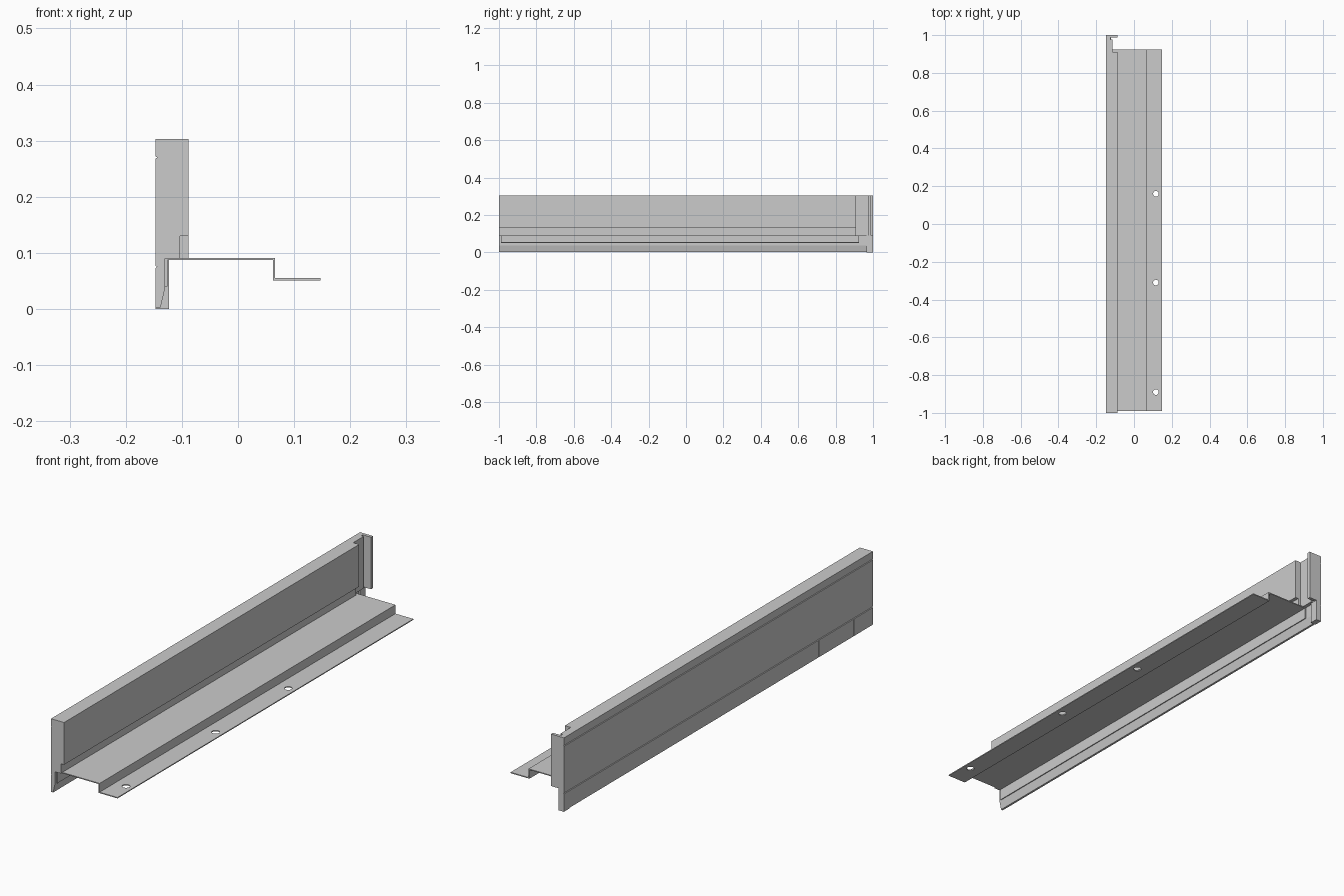
import bpy, bmesh
from mathutils import Vector

if "Cube" in bpy.data.objects:
    bpy.data.objects.remove(bpy.data.objects["Cube"])


def extrude(name, points, start, end, axis):
    """Sweep a closed outline: (x, z) along y, or (x, y) along z."""
    bm = bmesh.new()
    place = (lambda a, b: (a, start, b)) if axis == 'Y' else (lambda a, b: (a, b, start))
    face = bm.faces.new([bm.verts.new(place(a, b)) for a, b in points])
    res = bmesh.ops.extrude_face_region(bm, geom=[face])
    move = Vector((0, end - start, 0)) if axis == 'Y' else Vector((0, 0, end - start))
    bmesh.ops.translate(bm, vec=move,
                        verts=[v for v in res['geom'] if isinstance(v, bmesh.types.BMVert)])
    bmesh.ops.recalc_face_normals(bm, faces=bm.faces)
    mesh = bpy.data.meshes.new(name)
    bm.to_mesh(mesh)
    bm.free()
    obj = bpy.data.objects.new(name, mesh)
    bpy.context.collection.objects.link(obj)
    return obj


def rect(a0, a1, b0, b1):
    return [(a0, b0), (a1, b0), (a1, b1), (a0, b1)]


def cut(obj, cutter):
    mod = obj.modifiers.new("cut", 'BOOLEAN')
    mod.operation = 'DIFFERENCE'
    mod.solver = 'EXACT'
    mod.object = cutter
    bpy.context.view_layer.objects.active = obj
    bpy.ops.object.modifier_apply(modifier=mod.name)
    bpy.data.objects.remove(cutter)


OUT, GROOVE = -0.147, -0.144    # outer face and groove floor

# Tall rail with an undercut below its inner face and two grooves outside
upper = extrude("rail_wall", [
    (OUT, 0.090), (-0.103, 0.090), (-0.103, 0.130), (-0.088, 0.130), (-0.088, 0.303),
    (OUT, 0.303), (OUT, 0.272), (GROOVE, 0.270), (OUT, 0.268)], -1, 0.91, 'Y')

# Thin lip hanging below the rail, tapered at its foot
lip = extrude("lower_lip", [
    (OUT, 0.003), (-0.138, 0.003), (-0.130, 0.037), (-0.130, 0.090),
    (OUT, 0.090), (OUT, 0.077), (GROOVE, 0.075), (OUT, 0.073)], -1, 0.965, 'Y')

# Narrow seams across the outside of the lip
for y in (-0.65, -0.875):
    cut(lip, extrude("seam_cutter", rect(-0.16, -0.1455, y - 0.001, y + 0.001),
                     -0.01, 0.075, 'Z'))

# End post: slotted upper section with a hooked return, plus a narrow foot
post = extrude("end_post", [
    (OUT, 0.91), (-0.115, 0.91), (-0.115, 0.977), (-0.125, 0.977), (-0.125, 0.987),
    (-0.088, 0.987), (-0.088, 1.0), (OUT, 1.0)], 0.090, 0.303, 'Z')
foot = extrude("end_post_foot", rect(OUT, -0.123, 0.965, 1.0), 0, 0.090, 'Z')
for part, z in ((post, 0.270), (foot, 0.075)):
    cut(part, extrude("groove_cutter",
                      [(-0.150, z - 0.004), (GROOVE, z), (-0.150, z + 0.004)],
                      0.90, 1.02, 'Y'))

# Folded sheet flange stepping down to the screw edge
flange = extrude("mounting_flange", [
    (-0.130, 0.091), (0.066, 0.091), (0.066, 0.055), (0.147, 0.055),
    (0.147, 0.051), (0.062, 0.051), (0.062, 0.087), (-0.126, 0.087),
    (-0.126, 0.040), (-0.130, 0.040)], -0.99, 0.925, 'Y')

# Screw holes
for y in (0.16, -0.31, -0.89):
    bpy.ops.mesh.primitive_cylinder_add(vertices=24, radius=0.015, depth=0.05,
                                        location=(0.116, y, 0.053))
    cut(flange, bpy.context.object)
